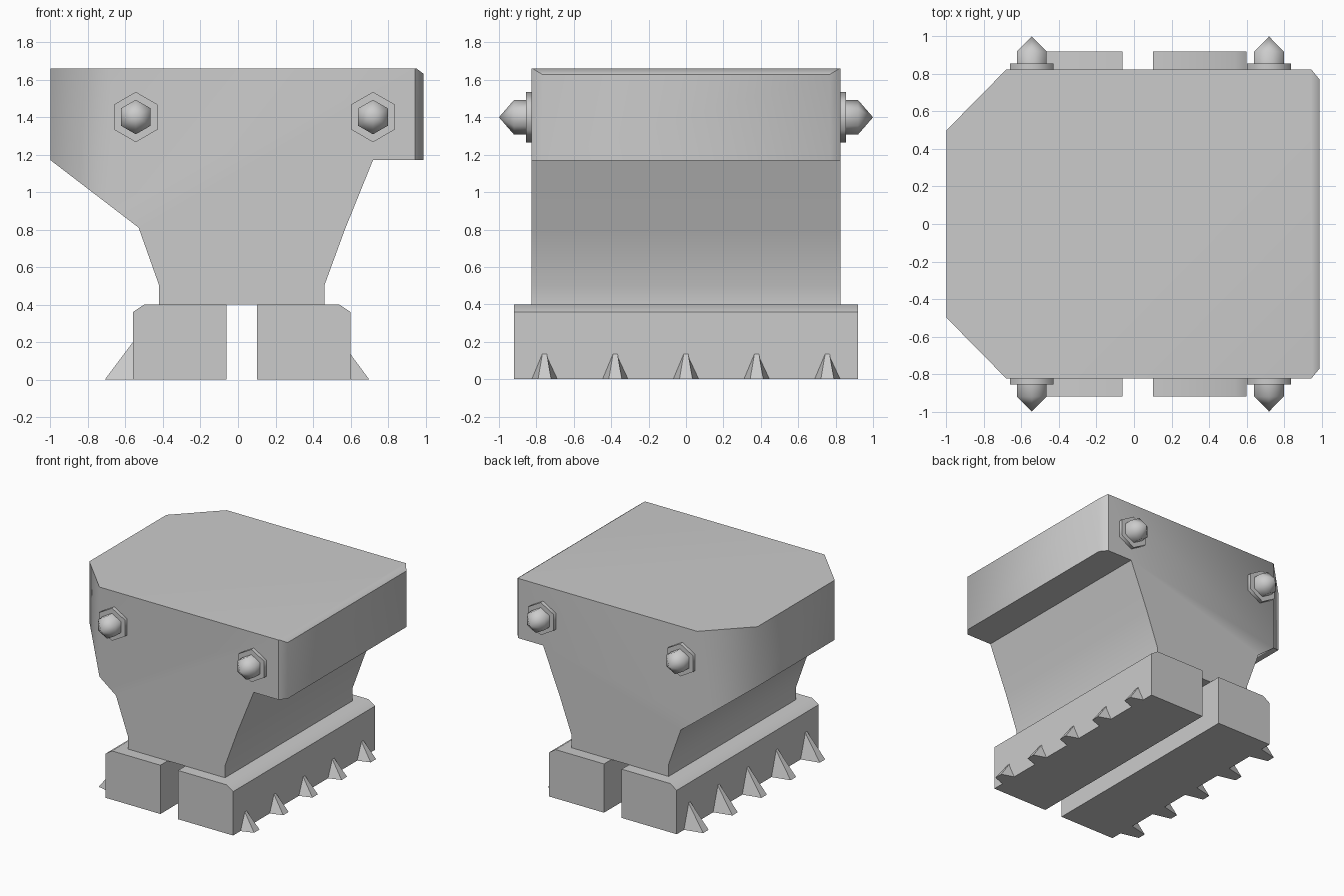
import bpy, bmesh, math
from mathutils import Matrix, Vector

if "Cube" in bpy.data.objects:
    bpy.data.objects.remove(bpy.data.objects["Cube"])


def finish(bm, name, angle):
    bmesh.ops.recalc_face_normals(bm, faces=bm.faces)
    mesh = bpy.data.meshes.new(name)
    bm.to_mesh(mesh)
    bm.free()
    mesh.shade_smooth()
    mesh.set_sharp_from_angle(angle=math.radians(angle))
    obj = bpy.data.objects.new(name, mesh)
    bpy.context.collection.objects.link(obj)
    return obj


def extrude_profile(points, half_depth):
    """Front (x, z) outline pushed through from -y to +y."""
    bm = bmesh.new()
    face = bm.faces.new([bm.verts.new((x, -half_depth, z)) for x, z in points])
    out = bmesh.ops.extrude_face_region(bm, geom=[face])
    verts = [g for g in out["geom"] if isinstance(g, bmesh.types.BMVert)]
    bmesh.ops.translate(bm, verts=verts, vec=(0, 2 * half_depth, 0))
    return bm


def slice_off(bm, point, normal):
    """Cut away what lies beyond the plane and cap the opening."""
    out = bmesh.ops.bisect_plane(
        bm, geom=bm.verts[:] + bm.edges[:] + bm.faces[:], dist=1e-5,
        plane_co=point, plane_no=Vector(normal).normalized(), clear_outer=True)
    edges = [g for g in out["geom_cut"] if isinstance(g, bmesh.types.BMEdge)]
    bmesh.ops.edgeloop_fill(bm, edges=edges)


# Body: flared head on a narrow neck, with its vertical corners cut
body = extrude_profile(
    [(-1, 1.66), (-1, 1.17), (-0.53, 0.81), (-0.42, 0.5), (-0.42, 0.4),
     (0.46, 0.4), (0.46, 0.5), (0.57, 0.8), (0.72, 1.17), (0.99, 1.17),
     (0.99, 1.63), (0.95, 1.66)], 0.825)
for s in (-1, 1):
    slice_off(body, (-1, s * 0.5, 0), (-0.325, s * 0.32, 0))
    slice_off(body, (0.99, s * 0.77, 0), (0.055, s * 0.045, 0))
finish(body, "body", 50)

# Feet: long blocks with a bevelled outer top edge
for name, inner, outer in (("left", -0.06, -0.56), ("right", 0.1, 0.6)):
    s = 1 if outer > 0 else -1
    foot = extrude_profile(
        [(inner, 0), (outer, 0), (outer, 0.36), (outer - s * 0.06, 0.4), (inner, 0.4)], 0.92)
    finish(foot, name + "_foot", 50)

    # Spikes: small pyramids along the outer bottom edge
    reach, height = (0.1, 0.135) if s > 0 else (0.15, 0.2)
    for i in range(5):
        y = (i - 2) * 0.378
        bm = bmesh.new()
        base = [bm.verts.new((outer + s * dx, y + dy, 0)) for dx, dy in
                ((-0.02, -0.075), (reach, -0.035), (reach, 0.035), (-0.02, 0.075))]
        top = [bm.verts.new((outer + s * dx, y + dy, height)) for dx, dy in
               ((-0.02, -0.012), (0, -0.012), (0, 0.012), (-0.02, 0.012))]
        bm.faces.new(base)
        bm.faces.new(top)
        for k in range(4):
            n = (k + 1) % 4
            bm.faces.new((base[k], base[n], top[n], top[k]))
        finish(bm, f"{name}_spike_{i + 1}", 30)

# Bolts: hexagonal washer, shank and pointed tip on front and back
for side, s in (("front", -1), ("back", 1)):
    for j, x in enumerate((-0.545, 0.72)):
        bm = bmesh.new()
        for r1, r2, y0, y1 in ((0.134, 0.134, 0.80, 0.855),
                               (0.092, 0.092, 0.84, 0.92),
                               (0.092, 0, 0.92, 1.0)):
            m = (Matrix.Translation((x, s * (y0 + y1) / 2, 1.4))
                 @ Matrix.Rotation(-s * math.pi / 2, 4, 'X'))
            bmesh.ops.create_cone(bm, cap_ends=r2 > 0, segments=6, radius1=r1,
                                  radius2=r2, depth=y1 - y0, matrix=m)
        bmesh.ops.remove_doubles(bm, verts=bm.verts, dist=1e-4)
        # Drop the hidden cap between shank and tip
        caps = [f for f in bm.faces if len(f.verts) == 6
                and abs(abs(f.calc_center_median().y) - 0.92) < 1e-3]
        bmesh.ops.delete(bm, geom=caps, context='FACES_ONLY')
        finish(bm, f"{side}_bolt_{j + 1}", 65)
